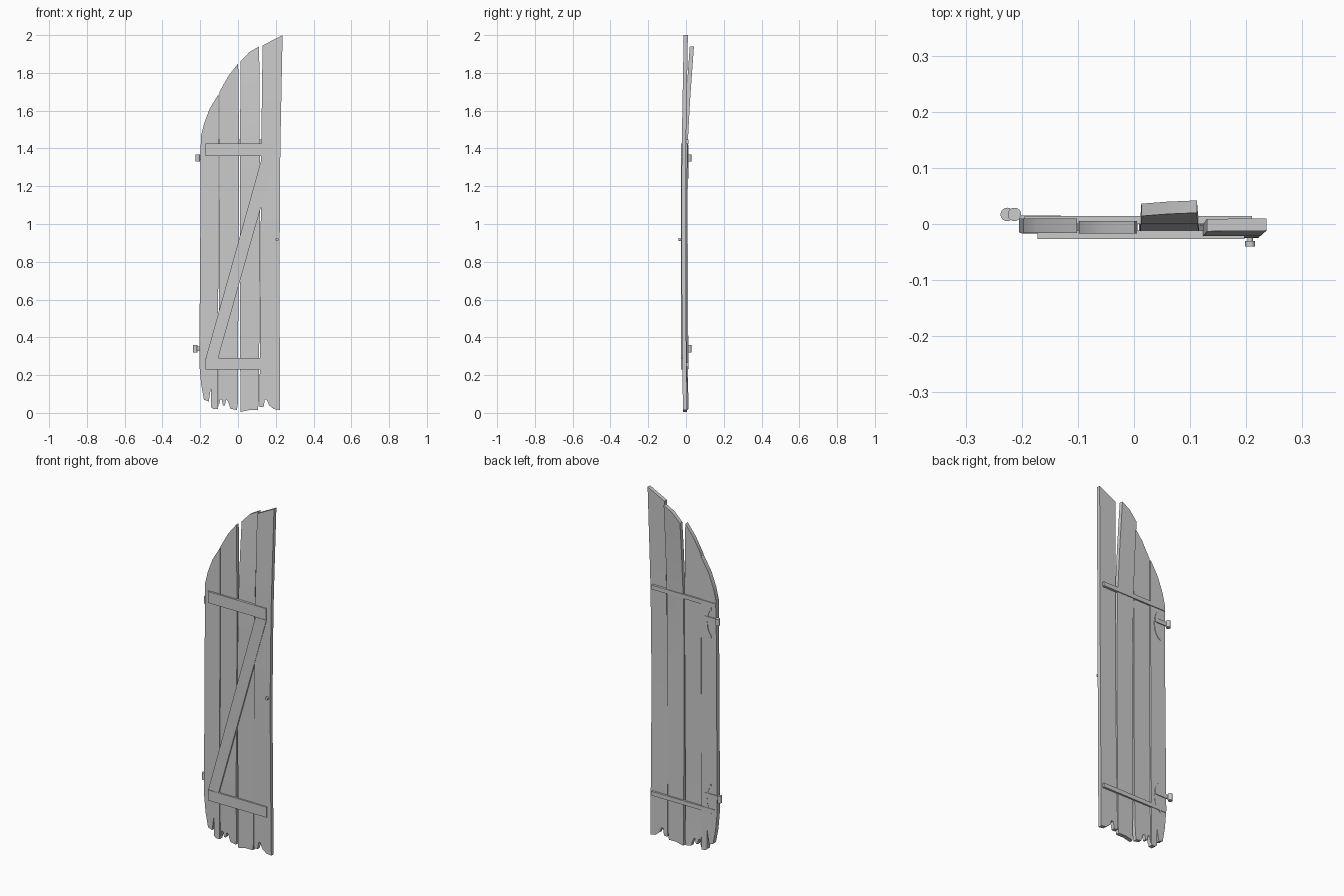
import bpy, bmesh, math
from mathutils import Vector, Matrix

if "Cube" in bpy.data.objects:
    bpy.data.objects.remove(bpy.data.objects["Cube"], do_unlink=True)

grey = bpy.data.materials.new("weathered grey")
grey.use_nodes = True
grey.diffuse_color = (0.6, 0.6, 0.6, 1)
grey.node_tree.nodes["Principled BSDF"].inputs["Base Color"].default_value = (0.6, 0.6, 0.6, 1)


def finish(bm, name):
    bmesh.ops.recalc_face_normals(bm, faces=bm.faces)
    mesh = bpy.data.meshes.new(name)
    bm.to_mesh(mesh)
    bm.free()
    mesh.materials.append(grey)
    obj = bpy.data.objects.new(name, mesh)
    bpy.context.collection.objects.link(obj)
    bpy.ops.object.select_all(action='DESELECT')
    obj.select_set(True)
    bpy.context.view_layer.objects.active = obj
    bpy.ops.object.shade_smooth_by_angle(angle=math.radians(30))
    return obj


def slab(outline, y0, y1):
    """Extrude an outline in x and z from y0 back to y1."""
    bm = bmesh.new()
    face = bm.faces.new([bm.verts.new((x, y0, z)) for x, z in outline])
    new = bmesh.ops.extrude_face_region(bm, geom=[face])["geom"]
    bmesh.ops.translate(bm, vec=(0, y1 - y0, 0), verts=[v for v in new if isinstance(v, bmesh.types.BMVert)])
    return bm


def bow_at(bow, z):
    """Smoothly interpolate the depth of a plank at height z."""
    for (z0, y0), (z1, y1) in zip(bow, bow[1:]):
        if z <= z1:
            t = max(0, (z - z0) / (z1 - z0))
            return y0 + (y1 - y0) * t
    return bow[-1][1]


def plank(name, outline, bow, half=0.011):
    bm = slab(outline, -half, half)
    for i in range(1, 14):
        geom = bm.verts[:] + bm.edges[:] + bm.faces[:]
        bmesh.ops.bisect_plane(bm, geom=geom, plane_co=(0, 0, i * 0.14), plane_no=(0, 0, 1))
    for v in bm.verts:
        v.co.y += bow_at(bow, v.co.z)
    return finish(bm, name)


def box(name, x0, x1, y0, y1, z0, z1):
    return finish(slab([(x0, z0), (x1, z0), (x1, z1), (x0, z1)], y0, y1), name)


def cylinder(name, centre, radius, depth, axis="Z"):
    bm = bmesh.new()
    turn = Matrix.Rotation(math.pi / 2, 4, "X") if axis == "Y" else Matrix()
    bmesh.ops.create_cone(bm, cap_ends=True, segments=16, radius1=radius, radius2=radius,
                          depth=depth, matrix=Matrix.Translation(Vector(centre)) @ turn)
    return finish(bm, name)


# Four planks with broken lower ends and an arched top
plank("plank_outer",
      [(-.205, .26), (-.195, .15), (-.18, .07), (-.155, .06), (-.142, .14), (-.142, .03), (-.13, .02),
       (-.107, .02), (-.104, .8), (-.102, 1.69), (-.15, 1.61), (-.18, 1.53), (-.197, 1.46), (-.2, .9)],
      [(0, .0), (.2, -.002), (1, -.004), (1.7, -.003)], 0.013)
plank("plank_inner_left",
      [(-.103, .03), (-.094, .07), (-.086, .07), (-.08, .04), (-.07, .04), (-.062, .07), (-.052, .06),
       (-.04, .022), (-.006, .015), (-.001, .05), (.003, .8), (.006, 1.4), (.001, 1.85),
       (-.05, 1.785), (-.098, 1.7), (-.1, .8)],
      [(0, 0), (.3, -.007), (1.2, -.006), (1.85, -.006)])
plank("plank_inner_right",
      [(.013, .005), (.06, .015), (.105, .015), (.11, .06), (.116, .8), (.116, 1.3), (.112, 1.94),
       (.06, 1.91), (.013, 1.86), (.011, 1.4), (.009, .8)],
      [(0, -.006), (1.1, -.007), (1.4, -.003), (1.65, .01), (1.94, .031)])
plank("plank_latch",
      [(.114, .03), (.135, .03), (.142, .07), (.152, .07), (.165, .04), (.19, .02), (.222, .015),
       (.22, .8), (.224, 1.4), (.236, 2), (.13, 1.945), (.123, 1.4), (.119, .8)],
      [(0, -.005), (.4, -.01), (1, -.014), (1.5, -.01), (2, -.001)])

# Front rails and diagonal brace
box("upper_rail", -.172, .197, -.027, -.012, 1.36, 1.425)
box("lower_rail", -.172, .197, -.026, -.012, .23, .29)
finish(slab([(-.17, .292), (-.105, .29), (.197, 1.358), (.128, 1.358)], -.026, -.012), "diagonal_brace")

# Rear battens and hinges
for label, z, batten_z, pin_x in (("upper", 1.35, 1.435, -.213), ("lower", .34, .255, -.226)):
    box(label + "_rear_batten", -.195, .21, .0, .014, batten_z - .012, batten_z + .012)
    cylinder(label + "_hinge_pin", (pin_x, .017, z), .012, .038)
    box(label + "_hinge_arm", pin_x, -.13, .009, .015, z - .012, z + .012)
    # Crescent hinge plate, open toward the pin
    arc = [math.radians(a) for a in range(-80, 81, 20)]
    outer = [(-.175 + .05 * math.cos(a), z - .02 + .09 * math.sin(a)) for a in arc]
    inner = [(-.175 + .032 * math.cos(a), z - .02 + .075 * math.sin(a)) for a in reversed(arc)]
    finish(slab(outer + inner, .005, .0125), label + "_hinge_crescent")

# Small latch knob
cylinder("latch_stem", (.207, -.028, .918), .005, .016, "Y")
cylinder("latch_knob", (.207, -.035, .918), .009, .01, "Y")
